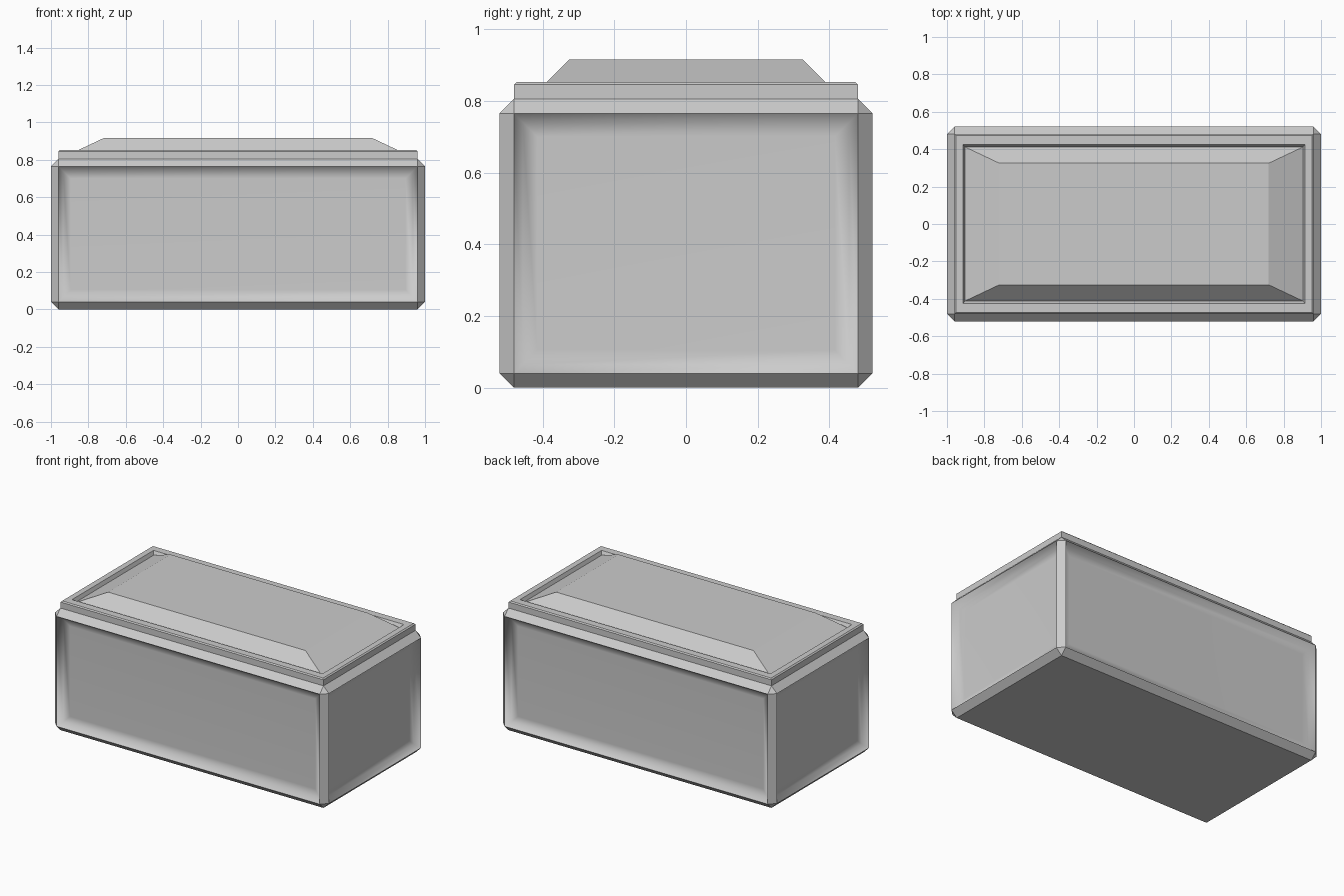
import bpy, bmesh

if "Cube" in bpy.data.objects:
    bpy.data.objects.remove(bpy.data.objects["Cube"])


def finish(bm, name):
    mesh = bpy.data.meshes.new(name)
    bm.to_mesh(mesh)
    bm.free()
    obj = bpy.data.objects.new(name, mesh)
    bpy.context.collection.objects.link(obj)
    return obj


def loft_rects(name, rings, cap=False):
    """Skin rectangular rings given as (half_x, half_y, z)."""
    bm = bmesh.new()
    loops = [[bm.verts.new((sx * x, sy * y, z))
              for sx, sy in ((-1, -1), (1, -1), (1, 1), (-1, 1))]
             for x, y, z in rings]
    for a, b in zip(loops, loops[1:]):
        for i in range(4):
            j = (i + 1) % 4
            bm.faces.new((a[i], a[j], b[j], b[i]))
    if cap:
        bm.faces.new(loops[-1])
    return finish(bm, name)


# Chest body: chamfered box with scooped side panels
H = 0.805
bm = bmesh.new()
bmesh.ops.create_cube(bm, size=1)
bmesh.ops.scale(bm, vec=(2, 1.04, H), verts=bm.verts)
bmesh.ops.translate(bm, vec=(0, 0, H / 2), verts=bm.verts)
bmesh.ops.bevel(bm, geom=bm.edges[:], offset=0.04, segments=1,
                affect='EDGES', clamp_overlap=True)
bm.normal_update()
sides = [f for f in bm.faces
         if abs(f.normal.x) > 0.99 or abs(f.normal.y) > 0.99]
for width, depth in ((0.025, -0.035), (0.04, -0.012)):
    res = bmesh.ops.inset_individual(bm, faces=sides, thickness=width,
                                     depth=depth, use_even_offset=True)
    for f in sides + res['faces']:
        f.smooth = True
    bm.normal_update()
top = [f for f in bm.faces if f.normal.z > 0.99 and f.calc_center_median().z > 0.8]
bmesh.ops.delete(bm, geom=top, context='FACES_ONLY')
body = finish(bm, "chest_body")
wn = body.modifiers.new("panel_normals", 'WEIGHTED_NORMAL')
wn.keep_sharp = True

# Rim around the top, with small bevels and an inner wall
loft_rects("lid_rim", [
    (0.96, 0.48, H), (0.96, 0.48, 0.845), (0.952, 0.473, 0.852),
    (0.914, 0.425, 0.852), (0.904, 0.412, 0.828)])

# Raised lid panel with sloped sides
loft_rects("lid_panel", [(0.904, 0.412, 0.828), (0.72, 0.325, 0.915)], cap=True)
